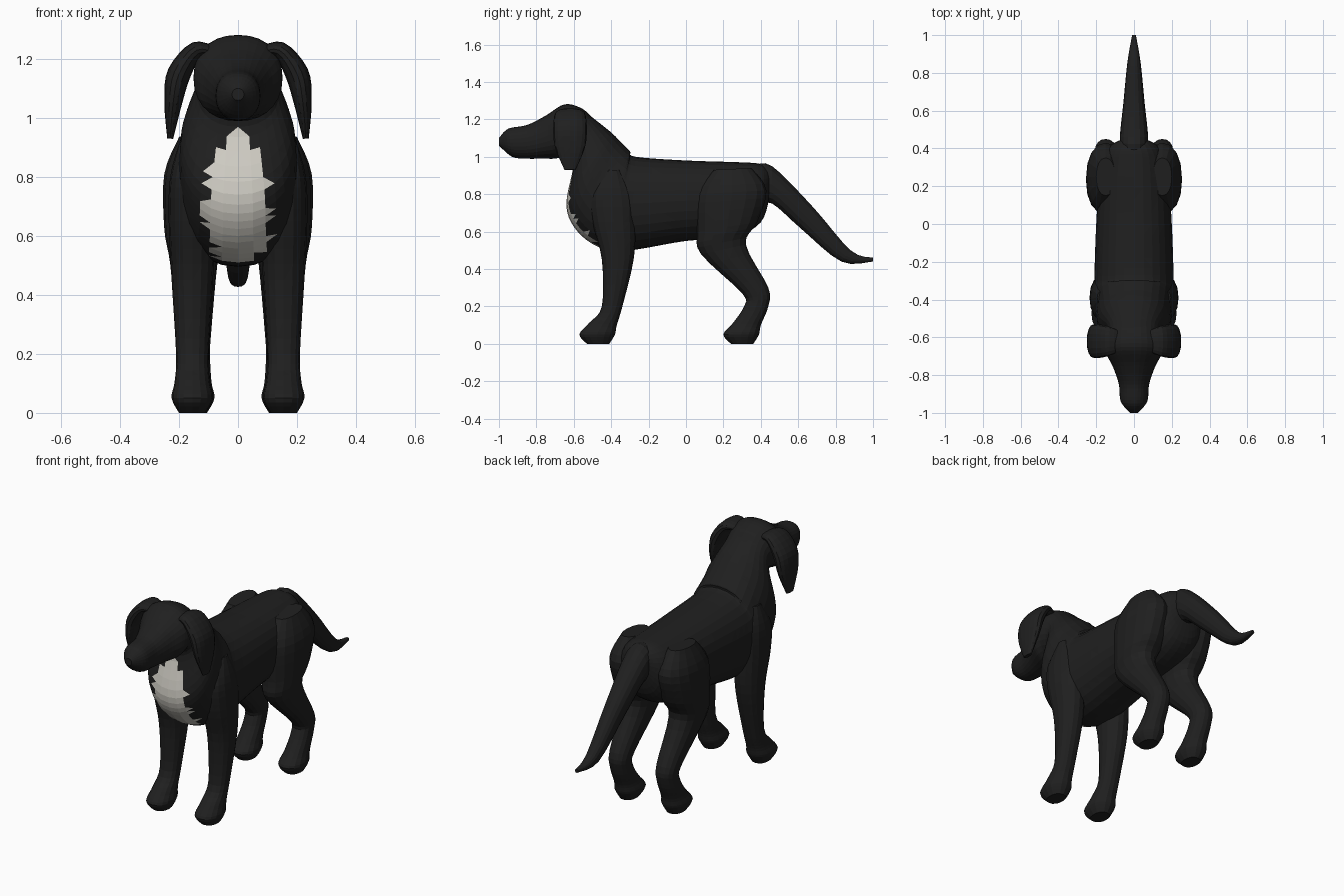
import bpy, bmesh, math, random
from mathutils import Vector

random.seed(4)
cube = bpy.data.objects.get("Cube")
if cube:
    bpy.data.objects.remove(cube, do_unlink=True)


def material(name, rgb):
    mat = bpy.data.materials.new(name)
    mat.use_nodes = True
    mat.diffuse_color = (*rgb, 1)
    mat.node_tree.nodes["Principled BSDF"].inputs["Base Color"].default_value = (*rgb, 1)
    return mat


black = material("black coat", (.014, .014, .014))
white = material("white chest", (.65, .63, .57))


def spline(before, start, end, after, t):
    """Smooth curve from start to end, guided by the neighbouring points."""
    leave, arrive = (end - before) / 2, (after - start) / 2
    ease = t * t * (3 - 2 * t)
    bend = t * (1 - t)
    return start.lerp(end, ease) + leave * bend * (1 - t) - arrive * bend * t


def rounded(value, power=.9):
    return math.copysign(abs(value) ** power, value)


def loft(name, rings, sides=16, steps=4, side=1):
    """Skin rounded rings given as (centre, half axis, other half axis)."""
    last = len(rings) - 1
    dense = []
    for i in range(last):
        near = [rings[min(max(k, 0), last)] for k in range(i - 1, i + 3)]
        for step in range(steps):
            dense.append([spline(*points, step / steps) for points in zip(*near)])
    dense.append(rings[-1])

    bm = bmesh.new()
    loops = []
    for centre, across, along in dense:
        loop = []
        for k in range(sides):
            angle = math.tau * k / sides
            point = centre + across * rounded(math.cos(angle)) + along * rounded(math.sin(angle))
            point.x *= side
            loop.append(bm.verts.new(point))
        loops.append(loop)
    for lower, upper in zip(loops, loops[1:]):
        for k in range(sides):
            j = (k + 1) % sides
            bm.faces.new((lower[k], lower[j], upper[j], upper[k]))
    bm.faces.new(loops[0])
    bm.faces.new(loops[-1])
    bmesh.ops.triangulate(bm, faces=bm.faces)
    bmesh.ops.recalc_face_normals(bm, faces=bm.faces)

    mesh = bpy.data.meshes.new(name)
    bm.to_mesh(mesh)
    bm.free()
    mesh.materials.append(black)
    obj = bpy.data.objects.new(name, mesh)
    bpy.context.collection.objects.link(obj)
    return obj


def profile(rows, x=0):
    """Rings spanning two side-outline points (y, z), with a half width."""
    rings = []
    for y_one, z_one, y_two, z_two, width in rows:
        one, two = Vector((x, y_one, z_one)), Vector((x, y_two, z_two))
        rings.append(((one + two) / 2, Vector((width, 0, 0)), (one - two) / 2))
    return rings


def paw(y):
    """Ankle, toes and sole of a foot centred at y."""
    return [(y - .05, .11, y + .1, .1, .06),
            (y - .1, .05, y + .09, .05, .07),
            (y - .06, 0, y + .06, 0, .045)]


def flap(rows, y):
    """Rings across a hanging flap, its thickness square to its path."""
    path = [Vector((x, y, z)) for x, z, depth, thick in rows]
    rings = []
    for i, (x, z, depth, thick) in enumerate(rows):
        run = (path[min(i + 1, len(path) - 1)] - path[max(i - 1, 0)]).normalized()
        rings.append((path[i], Vector((0, depth, 0)), Vector((-run.z, 0, run.x)) * thick))
    return rings


# Rump, trunk, chest, neck, skull and muzzle in one skin
body = loft("body", profile([
    (.46, .92, .45, .8, .05),
    (.4, .96, .4, .65, .14),
    (.3, .97, .25, .57, .18),
    (0, .98, 0, .55, .2),
    (-.27, 1, -.3, .5, .21),
    (-.3, 1.03, -.45, .51, .21),
    (-.35, 1.08, -.58, .6, .2),
    (-.4, 1.13, -.64, .74, .19),
    (-.5, 1.21, -.6, .97, .14),
    (-.56, 1.26, -.65, 1, .14),
    (-.65, 1.28, -.7, .99, .15),
    (-.75, 1.22, -.77, .99, .11),
    (-.85, 1.17, -.85, .99, .08),
    (-.95, 1.15, -.93, 1, .07),
    (-1, 1.1, -1, 1.06, .02)]), sides=28, steps=5)

# White blaze, widest at mid chest, with a ragged edge
body.data.materials.append(white)
bottom, top = .49, .95
for face in body.data.polygons:
    x, y, z = face.center
    if y < -.45 and bottom < z < top:
        height = (z - bottom) / (top - bottom)
        reach = .04 + .07 * math.sin(math.pi * height ** .8) + random.uniform(-.015, .015)
        if abs(x) < reach:
            face.material_index = 1

loft("tail", profile([
    (.36, .95, .38, .74, .07),
    (.46, .95, .46, .75, .075),
    (.68, .73, .61, .62, .056),
    (.88, .5, .83, .44, .035),
    (1, .46, 1, .44, .01)]))

front_leg = profile([
    (-.43, .93, -.35, .93, .04),
    (-.51, .8, -.28, .8, .075),
    (-.5, .65, -.27, .65, .08),
    (-.45, .45, -.28, .45, .07),
    (-.45, .2, -.34, .2, .055)] + paw(-.47), x=.155)

hind_leg = profile([
    (.15, .93, .35, .94, .05),
    (.06, .8, .43, .82, .1),
    (.06, .6, .38, .65, .1),
    (.08, .48, .32, .53, .08),
    (.3, .27, .44, .3, .06),
    (.31, .2, .44, .2, .055)] + paw(.3), x=.15)

# Ear path from the skull outward and down: x, z, half depth, half thickness
ear = flap([
    (.07, 1.22, .05, .02),
    (.14, 1.23, .08, .03),
    (.2, 1.15, .09, .04),
    (.22, 1.05, .08, .03),
    (.23, .93, .03, .01)], y=-.62)

for label, side in (("left", 1), ("right", -1)):
    loft("front_leg_" + label, front_leg, side=side)
    loft("hind_leg_" + label, hind_leg, side=side)
    loft("ear_" + label, ear, side=side)
